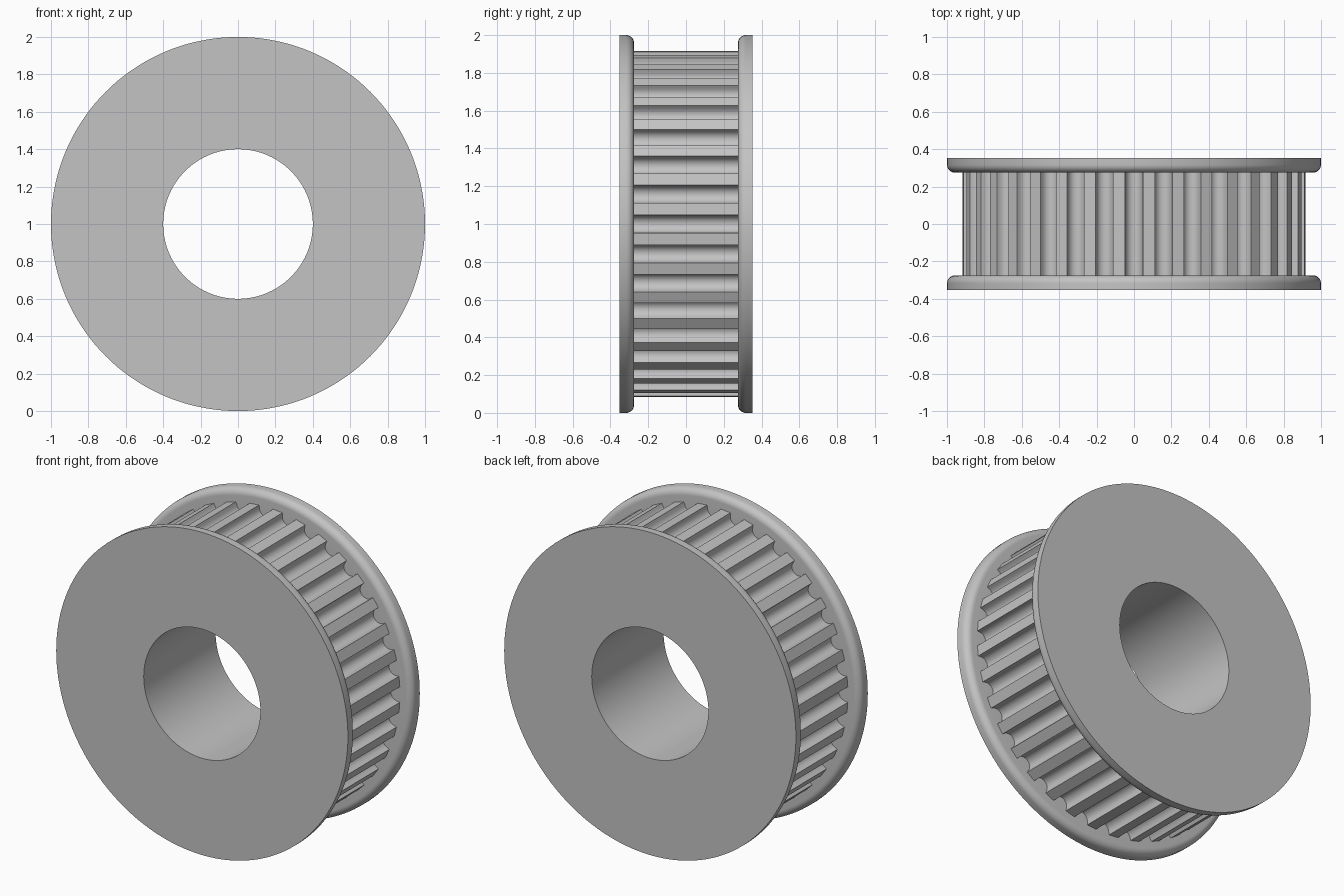
import bpy
import bmesh
import math

if "Cube" in bpy.data.objects:
    bpy.data.objects.remove(bpy.data.objects["Cube"], do_unlink=True)

# Dimensions: the axle runs along y, centred at height 1
RIM, BORE, TIP = 1.0, 0.4, 0.917
HALF, INNER = 0.352, 0.275        # outer and inner flange faces
FILLET = 0.042
TEETH, SEGMENTS = 36, 144

metal = bpy.data.materials.new("grey metal")
metal.use_nodes = True
metal.diffuse_color = (0.55, 0.55, 0.55, 1)
metal.node_tree.nodes["Principled BSDF"].inputs["Base Color"].default_value = (0.55, 0.55, 0.55, 1)


def skin(name, rings):
    """Skin a row of closed (x, y, z) rings with quads."""
    bm = bmesh.new()
    rows = [[bm.verts.new(p) for p in ring] for ring in rings]
    n = len(rows[0])
    for a, b in zip(rows, rows[1:]):
        for i in range(n):
            j = (i + 1) % n
            bm.faces.new((a[i], b[i], b[j], a[j]))
    mesh = bpy.data.meshes.new(name)
    bm.to_mesh(mesh)
    bm.free()
    mesh.materials.append(metal)
    obj = bpy.data.objects.new(name, mesh)
    bpy.context.collection.objects.link(obj)
    bpy.ops.object.select_all(action='DESELECT')
    obj.select_set(True)
    bpy.context.view_layer.objects.active = obj
    bpy.ops.object.shade_smooth_by_angle(angle=math.radians(30))
    return obj


def lathe(name, profile):
    """Spin a (radius, y) profile around the axle."""
    angles = [math.tau * i / SEGMENTS for i in range(SEGMENTS)]
    return skin(name, [[(r * math.cos(a), y, 1 + r * math.sin(a)) for a in angles]
                       for r, y in profile])


# Flanges: flat outer face, square outer edge, rounded inner edge
flange = [(BORE, -HALF), (RIM, -HALF)]
for k in range(9):
    t = math.pi / 2 * k / 8
    flange.append((RIM - FILLET + FILLET * math.cos(t),
                   -INNER - FILLET + FILLET * math.sin(t)))
flange.append((0.84, -INNER))
lathe("front_flange", flange)
lathe("back_flange", [(r, -y) for r, y in reversed(flange)])

# Bore through the whole width
lathe("bore", [(BORE, HALF), (BORE, -HALF)])

# Toothed band: round-bottomed grooves separated by flat lands
groove = [(-0.048, 0.0)]
for k in range(11):
    t = math.pi * k / 10
    groove.append((-0.046 * math.cos(t), 0.015 + 0.046 * math.sin(t)))
groove.append((0.048, 0.0))

outline = []
for i in range(TEETH):
    a = math.tau * i / TEETH
    c, s = math.cos(a), math.sin(a)
    for u, depth in groove:
        r = TIP - depth
        outline.append((r * c - u * s, 1 + r * s + u * c))
skin("toothed_band", [[(x, y, z) for x, z in outline] for y in (-INNER, INNER)])
